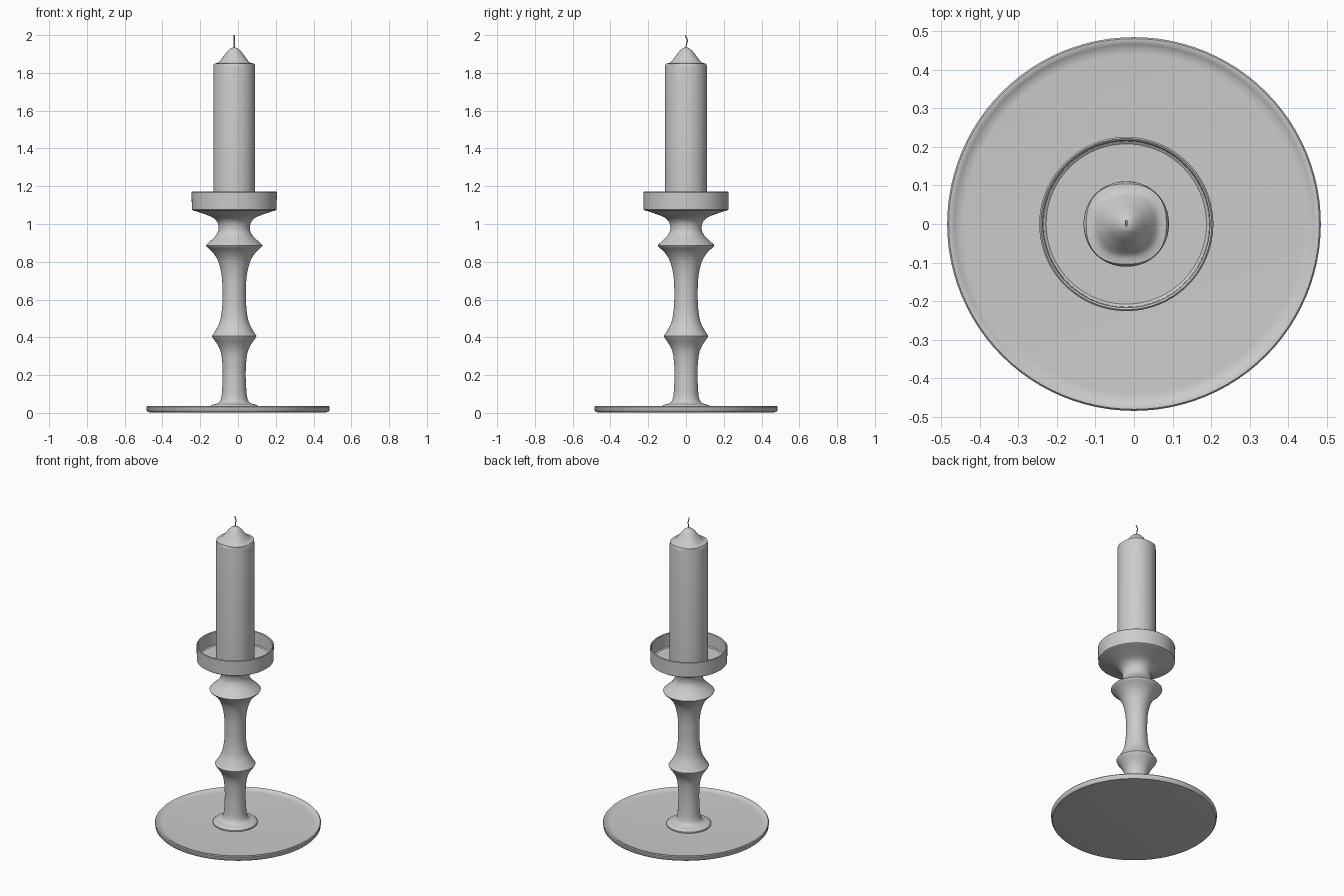
import bpy, bmesh, math

if "Cube" in bpy.data.objects:
    bpy.data.objects.remove(bpy.data.objects["Cube"])

CX = -0.02  # the stem and candle sit slightly left of the base centre


def lathe(name, profile, cx=0.0, n=96, power=None):
    """Spin (radius, z) points; power(z) gives a superellipse exponent."""
    bm = bmesh.new()
    rings = []
    for r, z in profile:
        if r == 0:
            rings.append([bm.verts.new((cx, 0, z))])
            continue
        p = power(z) if power else 2
        ring = []
        for i in range(n):
            a = 2 * math.pi * i / n
            c, s = math.cos(a), math.sin(a)
            k = r / (abs(c) ** p + abs(s) ** p) ** (1 / p)
            ring.append(bm.verts.new((cx + k * c, k * s, z)))
        rings.append(ring)
    for a, b in zip(rings, rings[1:]):
        for i in range(n):
            j = (i + 1) % n
            if len(a) == 1:
                bm.faces.new((a[0], b[j], b[i]))
            elif len(b) == 1:
                bm.faces.new((a[i], a[j], b[0]))
            else:
                bm.faces.new((a[i], a[j], b[j], b[i]))
    bmesh.ops.recalc_face_normals(bm, faces=bm.faces)
    me = bpy.data.meshes.new(name)
    bm.to_mesh(me)
    bm.free()
    ob = bpy.data.objects.new(name, me)
    bpy.context.collection.objects.link(ob)
    bpy.ops.object.select_all(action='DESELECT')
    ob.select_set(True)
    bpy.context.view_layer.objects.active = ob
    bpy.ops.object.shade_smooth_by_angle(angle=math.radians(35))
    return ob


def smooth(pts, steps=5):
    """Catmull-Rom interpolation of profile points."""
    q = [pts[0]] + pts + [pts[-1]]
    out = []
    for i in range(1, len(q) - 2):
        for s in range(steps):
            t = s / steps
            out.append(tuple(
                0.5 * (2 * b + (c - a) * t + (2 * a - 5 * b + 4 * c - d) * t * t
                       + (3 * b - a - 3 * c + d) * t ** 3)
                for a, b, c, d in zip(*q[i - 1:i + 3])))
    return out + [pts[-1]]


# round base plate with a low raised rim
lathe("base_plate", [(0, 0.003), (0.465, 0.003), (0.477, 0.005), (0.483, 0.012),
                     (0.485, 0.032), (0.481, 0.037), (0.474, 0.037),
                     (0.466, 0.032), (0.455, 0.026), (0.44, 0.025), (0, 0.025)])

# turned stem: foot, lower knop, upper knop, neck flaring under the dish
foot = smooth([(0.13, 0.033), (0.118, 0.042), (0.085, 0.053), (0.069, 0.08),
               (0.063, 0.14), (0.061, 0.22), (0.067, 0.3), (0.082, 0.35), (0.114, 0.398)])
middle = smooth([(0.118, 0.408), (0.1, 0.435), (0.076, 0.485), (0.064, 0.56),
                 (0.062, 0.65), (0.067, 0.73), (0.084, 0.8), (0.11, 0.845), (0.146, 0.88)])
neck = smooth([(0.15, 0.887), (0.135, 0.902), (0.105, 0.93), (0.088, 0.955), (0.083, 0.98),
               (0.09, 1.01), (0.115, 1.035), (0.165, 1.055), (0.215, 1.072)])
lathe("stem", [(0, 0.02), (0.13, 0.02)] + foot + middle + neck + [(0, 1.076)], CX)

# shallow dish with a thin wall
lathe("drip_dish", [(0, 1.07), (0.215, 1.07), (0.224, 1.076), (0.226, 1.168),
                    (0.222, 1.172), (0.217, 1.168), (0.215, 1.088),
                    (0.208, 1.083), (0, 1.083)], CX)

# candle with a softly squared, bell-shaped top
bell = smooth([(0.096, 1.851), (0.08, 1.858), (0.06, 1.883), (0.038, 1.912),
               (0.018, 1.93), (0, 1.935)])
lathe("candle", [(0, 1.08), (0.111, 1.08), (0.111, 1.832), (0.109, 1.843), (0.104, 1.85)]
      + bell, CX, 64,
      lambda z: 2.05 if z < 1.845 else 2.05 + 0.45 * max(0, 1 - abs(z - 1.856) / 0.04))

# thin wavy wick
cu = bpy.data.curves.new("wick", 'CURVE')
cu.dimensions = '3D'
cu.bevel_depth = 0.003
cu.bevel_resolution = 2
cu.use_fill_caps = True
sp = cu.splines.new('POLY')
path = smooth([(0.0, 1.92), (0.001, 1.945), (0.006, 1.963), (0.007, 1.975),
               (0.001, 1.988), (-0.004, 2.0)], 4)
sp.points.add(len(path) - 1)
for p, (y, z) in zip(sp.points, path):
    p.co = (CX, y, z, 1)
bpy.context.collection.objects.link(bpy.data.objects.new("wick", cu))
